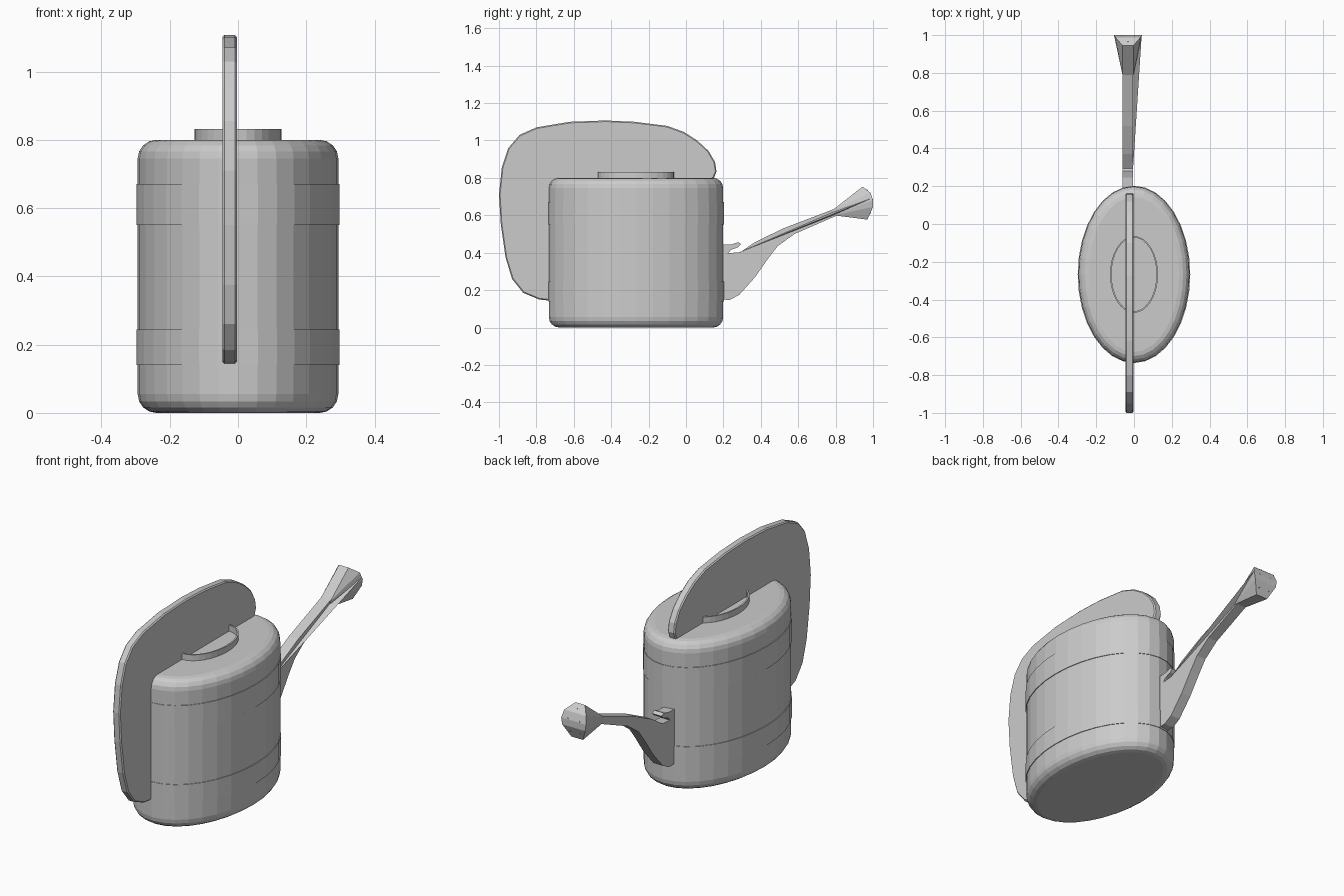
import bpy, bmesh
from math import sin, cos, pi, radians

if "Cube" in bpy.data.objects:
    bpy.data.objects.remove(bpy.data.objects["Cube"])

CY = -0.267      # centre of the oval body
SIDES = 32


def finish(name, bm):
    bmesh.ops.recalc_face_normals(bm, faces=bm.faces)
    me = bpy.data.meshes.new(name)
    bm.to_mesh(me)
    bm.free()
    ob = bpy.data.objects.new(name, me)
    bpy.context.collection.objects.link(ob)
    return ob


def oval(name, profile, a, b, closed=False):
    """Sweep (inset, z) points around an ellipse; closed joins last to first."""
    bm = bmesh.new()
    rings = []
    for d, z in profile:
        rings.append([bm.verts.new(((a - d) * cos(2 * pi * i / SIDES),
                                    CY + (b - d) * sin(2 * pi * i / SIDES), z))
                      for i in range(SIDES)])
    pairs = list(zip(rings, rings[1:]))
    if closed:
        pairs.append((rings[-1], rings[0]))
    for r, s in pairs:
        for i in range(SIDES):
            j = (i + 1) % SIDES
            bm.faces.new((r[i], r[j], s[j], s[i]))
    if not closed:
        bm.faces.new(rings[0])
        bm.faces.new(rings[-1])
    return finish(name, bm)


def plate(name, outline, x0, x1, bevel):
    """Extrude a (y, z) outline from x0 to x1, with a slightly eased rim."""
    bm = bmesh.new()
    f = bm.faces.new([bm.verts.new((x0, y, z)) for y, z in outline])
    g = bmesh.ops.extrude_face_region(bm, geom=[f])
    moved = [v for v in g["geom"] if isinstance(v, bmesh.types.BMVert)]
    bmesh.ops.translate(bm, verts=moved, vec=(x1 - x0, 0, 0))
    ob = finish(name, bm)
    if bevel:
        m = ob.modifiers.new("rim", 'BEVEL')
        m.width, m.segments = bevel, 1
        m.limit_method, m.angle_limit = 'ANGLE', radians(80)
    return ob


def hull(name, points):
    bm = bmesh.new()
    for p in points:
        bm.verts.new(p)
    r = bmesh.ops.convex_hull(bm, input=bm.verts)
    loose = {v for v in r["geom_interior"] if isinstance(v, bmesh.types.BMVert)}
    bmesh.ops.delete(bm, geom=list(loose), context='VERTS')
    return finish(name, bm)


# Oval body with rounded top and bottom rims
R = 0.055
arc = [(R * (1 - sin(t * pi / 8)), R * (1 - cos(t * pi / 8))) for t in range(5)]
oval("body", arc + [(d, 0.80 - z) for d, z in reversed(arc)], 0.294, 0.466)

# Two raised bands
for name, z0, z1 in (("lower_band", 0.14, 0.245), ("upper_band", 0.55, 0.67)):
    oval(name, [(0, z0), (0, z1), (0.015, z1), (0.015, z0)], 0.298, 0.469, True)

# Raised rim around the filler opening
oval("filler_rim", [(0, 0.79), (0, 0.832), (0.008, 0.832), (0.008, 0.79)],
     0.127, 0.203, True)

# Broad flat handle
plate("handle", [
    (-0.74, .145), (-.785, .15), (-.87, .185), (-.93, .26), (-.965, .375),
    (-.99, .55), (-1, .71), (-.985, .855), (-.95, .96), (-.89, 1.03),
    (-.80, 1.07), (-.62, 1.1), (-.43, 1.107), (-.275, 1.1), (-.1, 1.078),
    (-.01, 1.045), (.06, 1.0), (.12, .945), (.155, .885), (.163, .835),
    (.15, .80), (.10, .77), (-.69, .77), (-.69, .145)], -0.046, -0.003, 0.006)

# Spout neck with the small hook where it meets the body
plate("spout", [
    (.15, .15), (.235, .148), (.285, .175), (.37, .27), (.44, .37),
    (.49, .435), (.58, .50), (.81, .60), (.79, .633), (.52, .53),
    (.37, .457), (.29, .403), (.225, .397), (.24, .415), (.28, .43),
    (.295, .445), (.28, .457), (.245, .445), (.15, .44)], -0.062, -0.006, 0)

# Long flange along the spout
hull("spout_flange", [(-.006, .28, .40), (.040, .99, .69), (-.03, .80, .60),
                      (-.03, .80, .63)])

# Flared faceted sprinkler head: (y, z, half width) rows
CX = -0.032
rows = [(.79, .60, .029), (.79, .633, .029), (.944, .753, .028),
        (.987, .72, .065), (1.0, .68, .074), (1.0, .645, .068), (.97, .577, .035)]
hull("sprinkler_head", [(CX + s * w, y, z) for y, z, w in rows for s in (-1, 1)])

# Water hole studs on the head
bm = bmesh.new()
for y, z, xs in ((.966, .735, (0,)), (.997, .685, (-.035, .035)),
                 (.997, .655, (0,)), (.985, .613, (-.03, .03))):
    for x in xs:
        r = bmesh.ops.create_icosphere(bm, subdivisions=1, radius=0.004)
        bmesh.ops.translate(bm, verts=r["verts"], vec=(CX + x, y, z))
finish("sprinkler_holes", bm)
